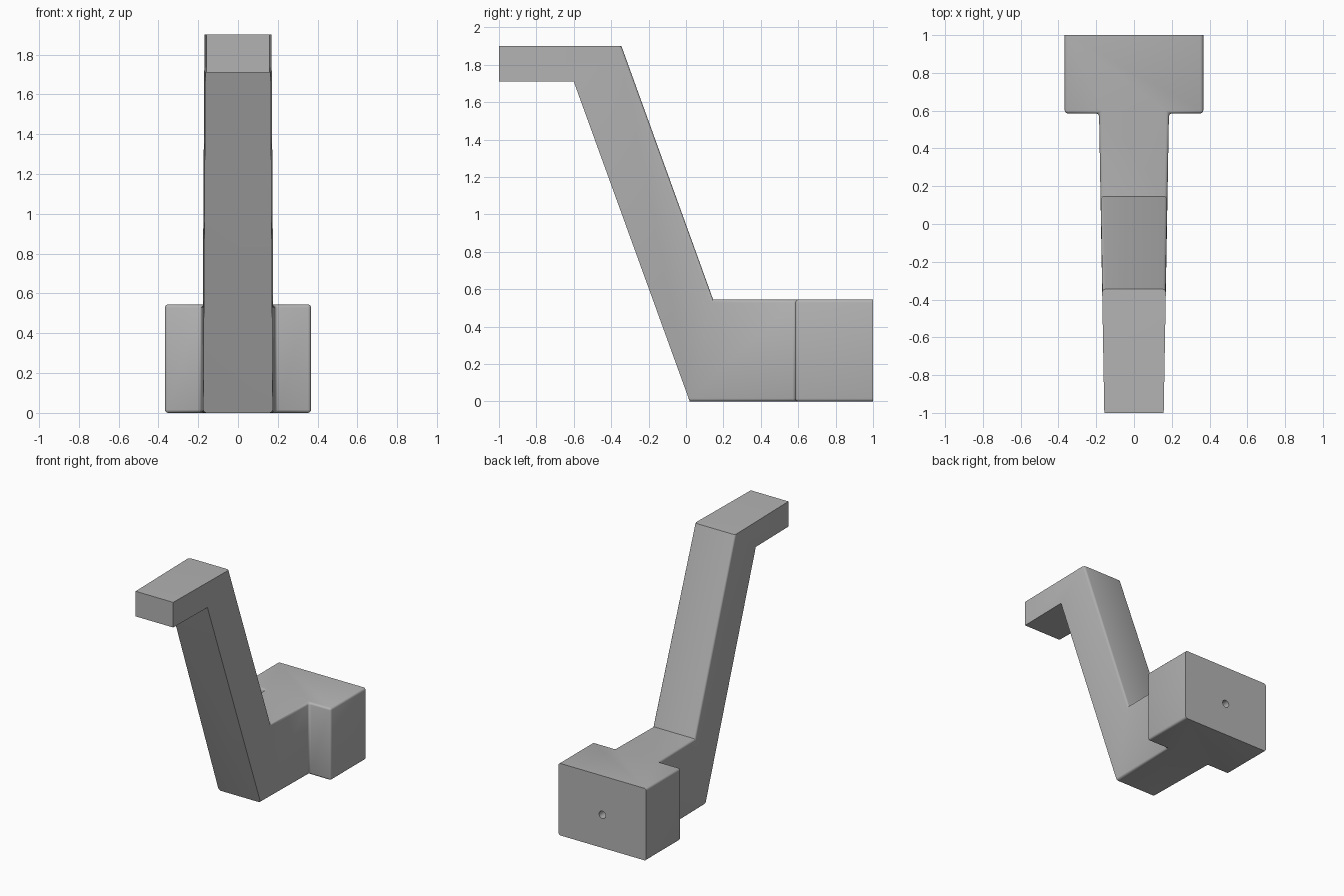
import bpy, bmesh
from math import pi

cube = bpy.data.objects.get("Cube")
if cube:
    bpy.data.objects.remove(cube, do_unlink=True)

HEIGHT, NECK_Y, BLOCK_W = 0.545, 0.585, 0.367

grey = bpy.data.materials.new("plain grey")
grey.use_nodes = True
colour = (0.45, 0.45, 0.45, 1)
grey.diffuse_color = colour
grey.node_tree.nodes["Principled BSDF"].inputs["Base Color"].default_value = colour


def half_width(y):
    """The arm narrows steadily towards its front tip."""
    return 0.185 - 0.0175 * (NECK_Y - y)


bm = bmesh.new()


def ring(low, high, width=half_width):
    """Four corners of a cross-section: low right, low left, high left, high right."""
    (yl, zl), (yh, zh) = low, high
    wl, wh = width(yl), width(yh)
    return [bm.verts.new(p) for p in
            ((-wl, yl, zl), (wl, yl, zl), (wh, yh, zh), (-wh, yh, zh))]


def bridge(a, b, sides=range(4)):
    for i in sides:
        j = (i + 1) % 4
        bm.faces.new((a[i], a[j], b[j], b[i]))


# Tip shelf, sloping arm and neck
tip = ring((-1, 1.71), (-1, 1.9))
knee = ring((-0.6, 1.71), (-0.345, 1.9))
foot = ring((0.02, 0), (0.145, HEIGHT))
neck = ring((NECK_Y, 0), (NECK_Y, HEIGHT))
bm.faces.new(tip)
for a, b in ((tip, knee), (knee, foot), (foot, neck)):
    bridge(a, b)

# Wide rear block, continuous with the neck on top and underneath
front = ring((NECK_Y, 0), (NECK_Y, HEIGHT), lambda y: BLOCK_W)
back = ring((1, 0), (1, HEIGHT), lambda y: BLOCK_W)
bm.faces.new(back)
bridge(front, back, (1, 3))
bridge(neck, front, (1, 3))
for i, j in ((0, 1), (2, 3)):
    bm.faces.new((front[i], neck[i], neck[j], front[j], back[j], back[i]))
bmesh.ops.recalc_face_normals(bm, faces=bm.faces[:])


# Round the block, neck and rear arm edges; keep bends and end faces crisp
def is_rounded(edge):
    a, b = edge.verts
    if edge.calc_face_angle(0) < 0.1:
        return False
    if a in foot and b in foot:
        return False
    if a in back and b in back:
        return False
    if {a, b} in ({knee[2], foot[2]}, {knee[3], foot[3]}):
        return True
    return max(a.co.z, b.co.z) < HEIGHT + 0.01


bmesh.ops.bevel(bm, geom=[e for e in bm.edges if is_rounded(e)], offset=0.016,
                offset_type='OFFSET', segments=3, profile=0.5, affect='EDGES')
mesh = bpy.data.meshes.new("bracket_body")
bm.to_mesh(mesh)
bm.free()
body = bpy.data.objects.new("bracket_body", mesh)
bpy.context.collection.objects.link(body)
mesh.materials.append(grey)

# Small round hole in the back
bpy.ops.mesh.primitive_cylinder_add(vertices=24, radius=0.028, depth=0.3,
                                    location=(0, 1, 0.25), rotation=(pi / 2, 0, 0))
cutter = bpy.context.object
cutter.name = "hole_cutter"
cutter.hide_render = True
cutter.data.materials.append(grey)
cut = body.modifiers.new("hole", 'BOOLEAN')
cut.operation, cut.solver, cut.object = 'DIFFERENCE', 'EXACT', cutter

bpy.ops.object.select_all(action='DESELECT')
body.select_set(True)
bpy.context.view_layer.objects.active = body
bpy.ops.object.modifier_apply(modifier=cut.name)
bpy.data.objects.remove(cutter, do_unlink=True)
bpy.ops.object.shade_smooth_by_angle(angle=0.6)
